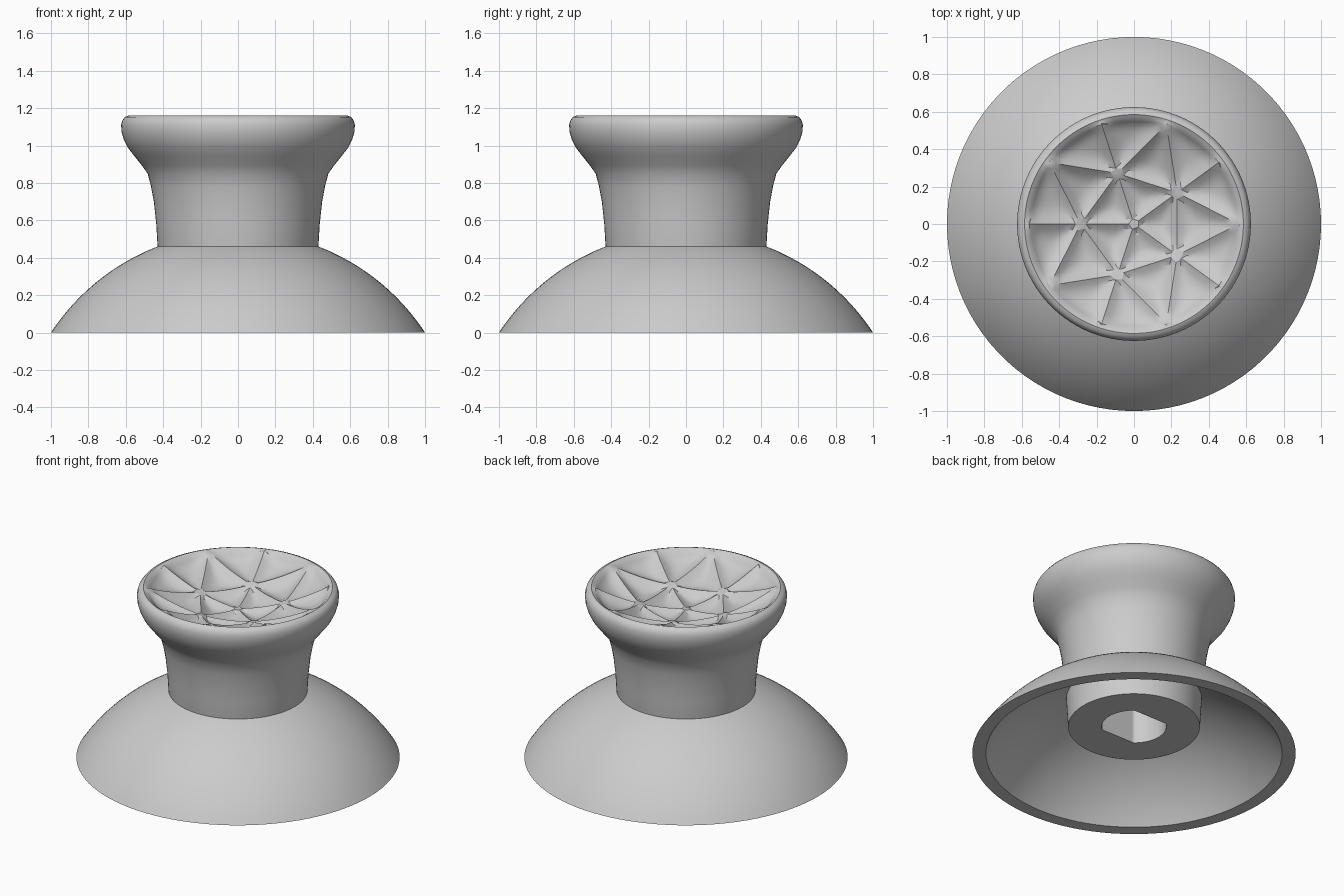
import bpy, bmesh, math
from mathutils import Vector

if "Cube" in bpy.data.objects:
    bpy.data.objects.remove(bpy.data.objects["Cube"])

SEG = 100
RIM_R, RIM_Z = 0.585, 1.16

grey = bpy.data.materials.new("matte grey")
grey.use_nodes = True
COLOR = (0.6, 0.6, 0.6, 1)
grey.diffuse_color = COLOR
grey.node_tree.nodes["Principled BSDF"].inputs["Base Color"].default_value = COLOR


def polar(r, a):
    return Vector((r * math.cos(a), r * math.sin(a)))


def circle(r):
    return [polar(r, math.tau * i / SEG) for i in range(SEG)]


def finish(name, bm, angle=40):
    mesh = bpy.data.meshes.new(name)
    bm.to_mesh(mesh)
    bm.free()
    ob = bpy.data.objects.new(name, mesh)
    bpy.context.collection.objects.link(ob)
    mesh.materials.append(grey)
    bpy.ops.object.select_all(action='DESELECT')
    ob.select_set(True)
    bpy.context.view_layer.objects.active = ob
    bpy.ops.object.shade_smooth_by_angle(angle=math.radians(angle))
    return ob


def loft(name, rings, closed=False, cap_first=False):
    """Join a list of (outline, height) rings with quads."""
    bm = bmesh.new()
    loops = [[bm.verts.new((p.x, p.y, z)) for p in pts] for pts, z in rings]
    pairs = list(zip(loops, loops[1:]))
    if closed:
        pairs.append((loops[-1], loops[0]))
    for a, b in pairs:
        for i in range(SEG):
            j = (i + 1) % SEG
            bm.faces.new((a[i], a[j], b[j], b[i]))
    if cap_first:
        bm.faces.new(reversed(loops[0]))
    return finish(name, bm)


# Hollow spherical skirt: outer arc down, flat rim, inner arc back up
CZ = -0.656


def arc(r0, r1, sphere, n=20):
    a0, a1 = math.asin(r0 / sphere), math.asin(r1 / sphere)
    angles = [a0 + (a1 - a0) * i / n for i in range(n + 1)]
    return [(circle(sphere * math.sin(a)), sphere * math.cos(a) + CZ) for a in angles]


skirt = arc(0.916, 0.41, 1.127) + arc(0.425, 1.0, 1.196)
loft("skirt", skirt, closed=True)

# Stem and grip in one loft, starting inside the two-flat shaft socket
socket = [Vector((p.x, max(-0.155, min(0.155, p.y)))) for p in circle(0.2)]
profile = [(0.408, 0.19), (0.42, 0.4), (0.43, 0.46), (0.437, 0.58), (0.45, 0.7),
           (0.465, 0.78), (0.483, 0.85), (0.515, 0.895), (0.555, 0.945),
           (0.59, 0.99), (0.61, 1.03), (0.622, 1.07), (0.625, 1.11),
           (0.618, 1.135), (0.605, 1.152), (RIM_R, RIM_Z)]
loft("stem_and_grip", [(socket, 0.65), (socket, 0.19)] + [(circle(r), z) for r, z in profile],
     cap_first=True)

# Dished thumb pad with a five-fold web of sharp ridges
STEP = math.pi / 5
OUT_R = 0.56
inner = [polar(0.285, STEP * (2 * k + 1)) for k in range(5)]
outer = [polar(OUT_R, STEP * k) for k in range(10)]
centre = Vector((0, 0))
ridges, tris, gaps = [], [], []
for k in range(5):
    p, q = inner[k], inner[(k + 1) % 5]
    before, same, after = outer[2 * k], outer[2 * k + 1], outer[(2 * k + 2) % 10]
    ridges += [(centre, p), (p, q), (p, before), (p, same), (p, after)]
    tris += [(centre, p, q), (p, after, q), (p, before, same), (p, same, after)]
    gaps += [(before, same), (same, after)]


def ridge_distance(p):
    best = 1.0
    for a, b in ridges:
        d = b - a
        t = max(0, min(1, (p - a).dot(d) / d.length_squared))
        best = min(best, (p - a - d * t).length)
    return best


def pad_point(p):
    r = p.length
    top = min(RIM_Z, 1.014 + 0.146 * (r / OUT_R) ** 2)
    t = min(1, ridge_distance(p) / 0.1)
    fade = max(0, min(1, (RIM_R - r) / 0.06))
    return (p.x, p.y, top - 0.04 * (1 - (1 - t) ** 2) * fade)


N = 10
bm = bmesh.new()


def add_grid(rows):
    """Fill between successive rows of plan points."""
    vs = [[bm.verts.new(pad_point(p)) for p in row] for row in rows]
    for a, b in zip(vs, vs[1:]):
        for i in range(len(b) - 1):
            if i < len(a):
                bm.faces.new((a[i], b[i], b[i + 1]))
            if i + 1 < len(a):
                bm.faces.new((a[i], b[i + 1], a[i + 1]))


for a, b, c in tris:
    add_grid([[a + (b - a) * ((i - j) / N) + (c - a) * (j / N) for j in range(i + 1)]
              for i in range(N + 1)])
for a, b in gaps:
    chord = [a.lerp(b, i / N) for i in range(N + 1)]
    start = math.atan2(a.y, a.x)
    edge = [polar(RIM_R, start + STEP * i / N) for i in range(N + 1)]
    add_grid([[c.lerp(e, s / 4) for c, e in zip(chord, edge)] for s in range(5)])
bmesh.ops.remove_doubles(bm, verts=bm.verts, dist=0.0005)
bmesh.ops.recalc_face_normals(bm, faces=bm.faces)
if sum(f.normal.z for f in bm.faces) < 0:
    bmesh.ops.reverse_faces(bm, faces=bm.faces)
finish("thumb_pad", bm, 32)
